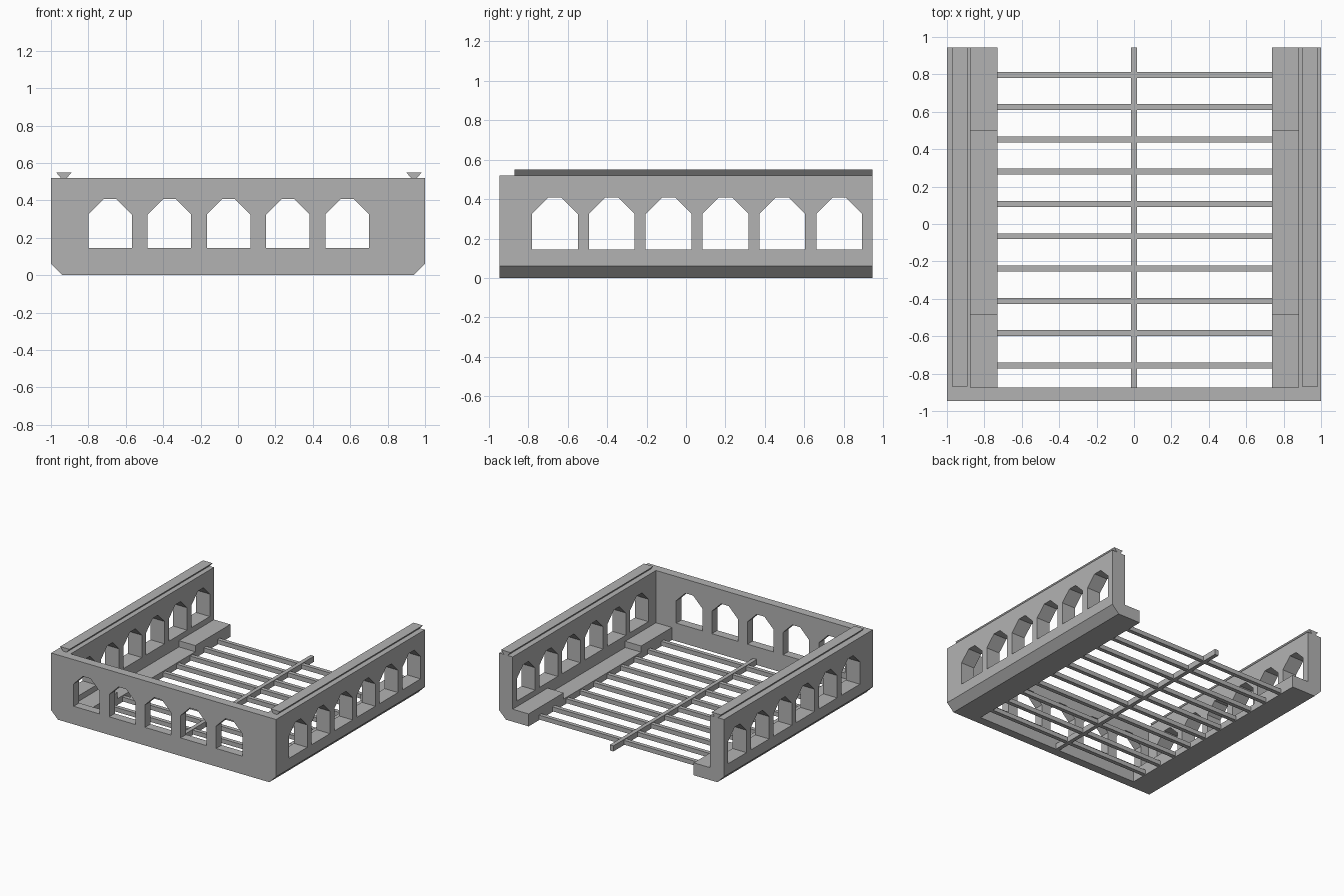
import bpy, bmesh

if "Cube" in bpy.data.objects:
    bpy.data.objects.remove(bpy.data.objects["Cube"])

stone = bpy.data.materials.new("grey_stone")
stone.diffuse_color = (0.45, 0.45, 0.45, 1)
stone.use_nodes = True
stone.node_tree.nodes["Principled BSDF"].inputs["Base Color"].default_value = stone.diffuse_color


def prism(name, profile, axis, lo, hi):
    """Extrude a 2D profile along an axis: 'x' takes (y, z), 'y' takes (x, z)."""
    def point(p, t):
        return (t, p[0], p[1]) if axis == 'x' else (p[0], t, p[1])
    bm = bmesh.new()
    a = [bm.verts.new(point(p, lo)) for p in profile]
    b = [bm.verts.new(point(p, hi)) for p in profile]
    n = len(profile)
    bm.faces.new(a)
    bm.faces.new(b[::-1])
    for i in range(n):
        j = (i + 1) % n
        bm.faces.new((a[j], a[i], b[i], b[j]))
    bmesh.ops.recalc_face_normals(bm, faces=bm.faces)
    mesh = bpy.data.meshes.new(name)
    bm.to_mesh(mesh)
    bm.free()
    mesh.materials.append(stone)
    ob = bpy.data.objects.new(name, mesh)
    bpy.context.collection.objects.link(ob)
    return ob


def box(name, x0, x1, y0, y1, z0, z1):
    return prism(name, [(x0, z0), (x1, z0), (x1, z1), (x0, z1)], 'y', y0, y1)


def cut_windows(wall, axis, start, step, count, lo, hi):
    """Cut a row of arched openings with clipped shoulders through a wall."""
    for i in range(count):
        s = start + i * step
        arch = [(s, 0.145), (s + 0.232, 0.145), (s + 0.232, 0.325),
                (s + 0.15, 0.407), (s + 0.082, 0.407), (s, 0.325)]
        cutter = prism("window_cutter", arch, axis, lo, hi)
        mod = wall.modifiers.new("window", 'BOOLEAN')
        mod.operation = 'DIFFERENCE'
        mod.solver = 'EXACT'
        mod.object = cutter
        bpy.context.view_layer.update()
        deps = bpy.context.evaluated_depsgraph_get()
        mesh = bpy.data.meshes.new_from_object(wall.evaluated_get(deps))
        wall.modifiers.clear()
        wall.data = mesh
        bpy.data.objects.remove(cutter)


BACK, FRONT, INNER = 0.945, -0.945, -0.875

# Front wall with clipped lower corners
front = prism("front_wall", [(-0.94, 0), (0.94, 0), (1, 0.06), (1, 0.52),
                             (-1, 0.52), (-1, 0.06)], 'y', FRONT, INNER)
cut_windows(front, 'y', -0.80, 0.317, 5, -1.1, -0.8)

# Side walls, top rails and stepped inner ledges
for side, s, wall_in, ledge_in, rail in (("left", -1, 0.875, 0.73, 0.931),
                                         ("right", 1, 0.88, 0.738, 0.941)):
    wall = prism(side + "_wall", [(s * 0.94, 0), (s, 0.06), (s, 0.52),
                                  (s * wall_in, 0.52), (s * wall_in, 0)],
                 'y', INNER, BACK)
    cut_windows(wall, 'x', -0.78, 0.288, 6, *sorted((s * 0.8, s * 1.1)))
    c = s * rail
    prism(side + "_rail", [(c - 0.016, 0.52), (c + 0.016, 0.52),
                           (c + 0.042, 0.55), (c - 0.042, 0.55)],
          'y', -0.87, BACK)
    x0, x1 = sorted((s * ledge_in, s * wall_in))
    # The ledge is one profile along y, raised at both ends
    prism(side + "_ledge", [(INNER, 0), (BACK, 0), (BACK, 0.1), (0.5, 0.1),
                            (0.5, 0.05), (-0.485, 0.05), (-0.485, 0.1),
                            (INNER, 0.1)], 'x', x0, x1)

# Floor frame: a centre spine and ten cross bars
box("floor_spine", -0.016, 0.016, INNER, BACK, 0.0, 0.045)
for i in range(10):
    y = 0.797 - i * 0.1725
    box("floor_bar", -0.73, 0.738, y - 0.016, y + 0.016, 0.005, 0.04)
